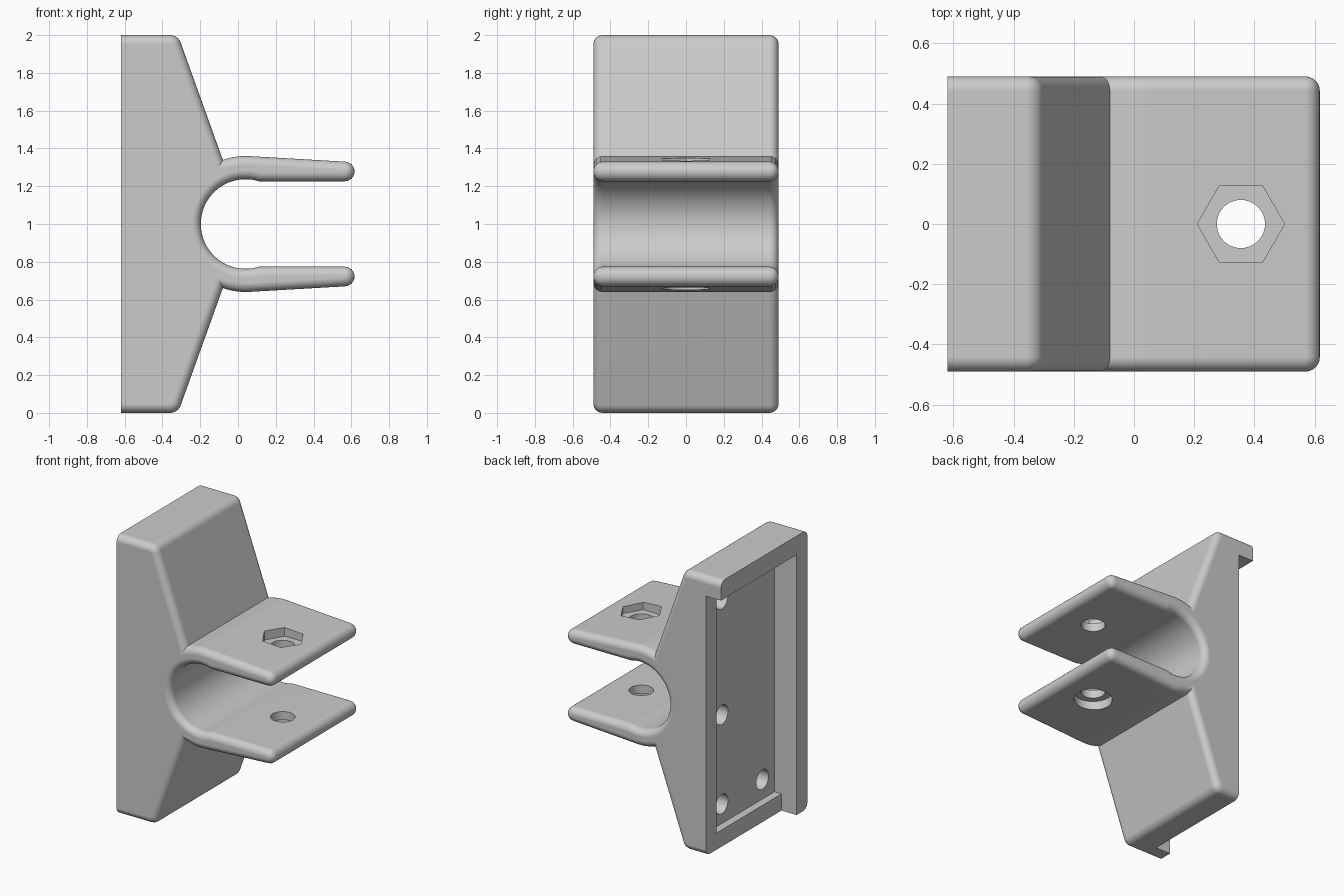
import bpy, bmesh
from math import sin, cos, pi, radians
from mathutils import Vector, Matrix

default = bpy.data.objects.get("Cube")
if default:
    bpy.data.objects.remove(default, do_unlink=True)

HALF_WIDTH = 0.49
ROUND = 0.048      # edge rounding along both sides
BACK = -0.62

grey = bpy.data.materials.new("plain grey")
grey.use_nodes = True
colour = (0.6, 0.6, 0.6, 1)
grey.diffuse_color = colour
grey.node_tree.nodes["Principled BSDF"].inputs["Base Color"].default_value = colour


def arc(cx, cz, r, start, end, steps):
    angles = [radians(start + (end - start) * i / steps) for i in range(steps + 1)]
    return [Vector((cx + r * cos(a), cz + r * sin(a))) for a in angles]


def inset(points, d):
    """Offset a clockwise outline inwards, leaving the back edge in place."""
    n = len(points)
    lines = []
    for i, p in enumerate(points):
        q = points[(i + 1) % n]
        t = (q - p).normalized()
        on_back = abs(p.x - BACK) < 1e-5 and abs(q.x - BACK) < 1e-5
        lines.append((Vector((t.y, -t.x)), 0 if on_back else d))
    result = []
    for i, p in enumerate(points):
        (n1, d1), (n2, d2) = lines[i - 1], lines[i]
        move = Matrix((n1, n2)).inverted() @ Vector((d1, d2))
        result.append(p + move)
    return result


def new_object(name, bm):
    bmesh.ops.recalc_face_normals(bm, faces=bm.faces)
    mesh = bpy.data.meshes.new(name)
    bm.to_mesh(mesh)
    bm.free()
    obj = bpy.data.objects.new(name, mesh)
    bpy.context.collection.objects.link(obj)
    obj.data.materials.append(grey)
    return obj


def box(low, high):
    bm = bmesh.new()
    bmesh.ops.create_cube(bm, size=1)
    low, high = Vector(low), Vector(high)
    for v in bm.verts:
        v.co = Vector([(low[k] + high[k]) / 2 + v.co[k] * (high[k] - low[k]) for k in range(3)])
    return new_object("cutter", bm)


def rod(centre, radius, length, sides=48, axis="Z"):
    bm = bmesh.new()
    turn = Matrix.Rotation(pi / 2, 4, "Y") if axis == "X" else Matrix.Identity(4)
    bmesh.ops.create_cone(bm, cap_ends=True, segments=sides, radius1=radius, radius2=radius,
                          depth=length, matrix=Matrix.Translation(centre) @ turn)
    return new_object("cutter", bm)


def cut(target, cutter):
    cutter.hide_render = True
    mod = target.modifiers.new("cut", "BOOLEAN")
    mod.operation = "DIFFERENCE"
    mod.solver = "EXACT"
    mod.object = cutter
    bpy.context.view_layer.objects.active = target
    bpy.ops.object.modifier_apply(modifier=mod.name)
    bpy.data.objects.remove(cutter, do_unlink=True)


# Clockwise outline: back plate, sloped web, clamp arm, round throat
upper = [Vector((BACK, 2))]
upper += arc(-0.36, 1.94, 0.06, 90, 20, 6)
upper += arc(0.04, 1, 0.36, 109.5, 88, 5)
upper += arc(0.565, 1.278, 0.052, 88, -90, 12)
upper += arc(0.04, 1, 0.237, 72.5, 180, 24)
outline = upper + [Vector((p.x, 2 - p.y)) for p in reversed(upper[:-1])]

# Stack of outlines across the width gives the rounded sides
STEPS = 6
quarter = [i / STEPS * pi / 2 for i in range(STEPS + 1)]
layers = [(HALF_WIDTH - ROUND + ROUND * sin(a), ROUND * (1 - cos(a))) for a in quarter]
sections = [(-y, d) for y, d in reversed(layers)] + layers
bm = bmesh.new()
rings = [[bm.verts.new((p.x, y, p.y)) for p in inset(outline, d)] for y, d in sections]
for a, b in zip(rings, rings[1:]):
    for i in range(len(a)):
        j = (i + 1) % len(a)
        bm.faces.new((a[i], a[j], b[j], b[i]))
bm.faces.new(rings[0])
bm.faces.new(rings[-1])
bracket = new_object("clamp_bracket", bm)

# Rear step, open on one side and below, with a shallow pocket in it
cut(bracket, box((-0.8, -0.367, -0.2), (-0.5, 0.7, 1.865)))
cut(bracket, box((-0.8, -0.367, 0.12), (-0.445, 0.367, 1.865)))

# Blind screw holes in the pocket floor
for y, z in ((0.23, 0.26), (-0.23, 0.26), (0.23, 0.9), (0.23, 1.73)):
    cut(bracket, rod((-0.43, y, z), 0.07, 0.24, 32, "X"))

# Bolt hole through both arms, nut recess above, round counterbore below
cut(bracket, rod((0.355, 0, 1), 0.08, 2))
hexagon = rod((0.355, 0, 1.435), 0.145, 0.3, 6)
xs = [v.co.x for v in hexagon.data.vertices]
if max(xs) < 0.355 + 0.14:
    for v in hexagon.data.vertices:   # point the corners along the arm
        dx, dy = v.co.x - 0.355, v.co.y
        v.co.x, v.co.y = 0.355 - dy, dx
cut(bracket, hexagon)
cut(bracket, rod((0.355, 0, 0.565), 0.127, 0.3))

# Smooth rounding with crisp cut edges
bpy.ops.object.select_all(action="DESELECT")
bracket.select_set(True)
bpy.context.view_layer.objects.active = bracket
bpy.ops.object.shade_smooth_by_angle(angle=radians(30))
weighted = bracket.modifiers.new("even shading", "WEIGHTED_NORMAL")
weighted.keep_sharp = True
